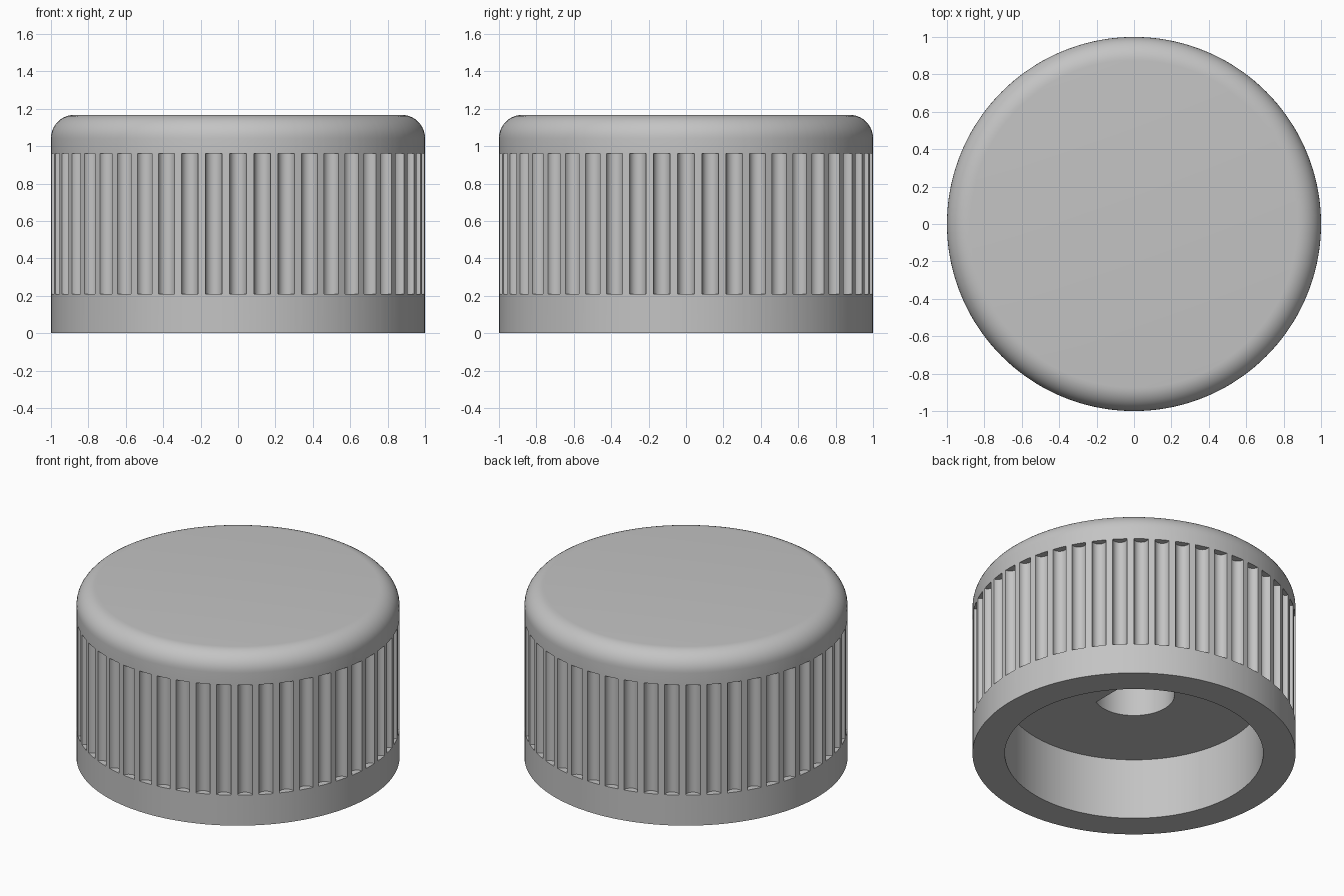
import bpy, bmesh
from math import pi, sin, cos, atan2, hypot, radians

cube = bpy.data.objects.get("Cube")
if cube:
    bpy.data.objects.remove(cube, do_unlink=True)

FLUTES, FLUTE_R, STEPS = 48, 0.045, 12
HEIGHT, FILLET = 1.167, 0.125

# One flute in polar form: half-round groove centred on the rim
groove = []
for i in range(STEPS + 1):
    t = pi * i / STEPS
    x, y = 1 - FLUTE_R * sin(t), -FLUTE_R * cos(t)
    groove.append((atan2(y, x), min(1.0, hypot(x, y))))

# Shared angles for every ring, with the fluted radius at each
section = [(2 * pi * k / FLUTES + a, r) for k in range(FLUTES) for a, r in groove]


def circle(radius):
    return [(a, radius) for a, _ in section]


def d_shape(radius, flat):
    # Round shaft bore with a flat facing +x
    return [(a, min(radius, flat / cos(a)) if cos(a) > 0.01 else radius)
            for a, _ in section]


# Rings from the bore roof, out through the recess, and up to the top face
rings = [
    (1.0, d_shape(0.25, 0.125)),
    (0.417, d_shape(0.25, 0.125)),
    (0.417, circle(0.8)),
    (0, circle(0.8)),
    (0, circle(1)),
    (0.208, circle(1)),
    (0.208, section),
    (0.96, section),
    (0.96, circle(1)),
]
for i in range(11):
    t = radians(9 * i)
    rings.append((HEIGHT - FILLET + FILLET * sin(t),
                  circle(1 - FILLET + FILLET * cos(t))))

# Loft the rings and cap both ends
bm = bmesh.new()
loops = [[bm.verts.new((r * cos(a), r * sin(a), z)) for a, r in ring]
         for z, ring in rings]
n = len(section)
for low, high in zip(loops, loops[1:]):
    for i in range(n):
        j = (i + 1) % n
        bm.faces.new((low[i], low[j], high[j], high[i]))
bm.faces.new(loops[0])
bm.faces.new(loops[-1])
bmesh.ops.remove_doubles(bm, verts=bm.verts, dist=0.00001)
bmesh.ops.recalc_face_normals(bm, faces=bm.faces)

mesh = bpy.data.meshes.new("fluted_knob")
bm.to_mesh(mesh)
bm.free()
knob = bpy.data.objects.new("fluted_knob", mesh)
bpy.context.collection.objects.link(knob)

# Plain grey plastic
grey = bpy.data.materials.new("light_grey")
grey.use_nodes = True
colour = (0.55, 0.55, 0.55, 1)
grey.diffuse_color = colour
grey.node_tree.nodes["Principled BSDF"].inputs["Base Color"].default_value = colour
mesh.materials.append(grey)

# Smooth curves, crisp edges
bpy.ops.object.select_all(action="DESELECT")
knob.select_set(True)
bpy.context.view_layer.objects.active = knob
bpy.ops.object.shade_smooth_by_angle(angle=radians(30))
